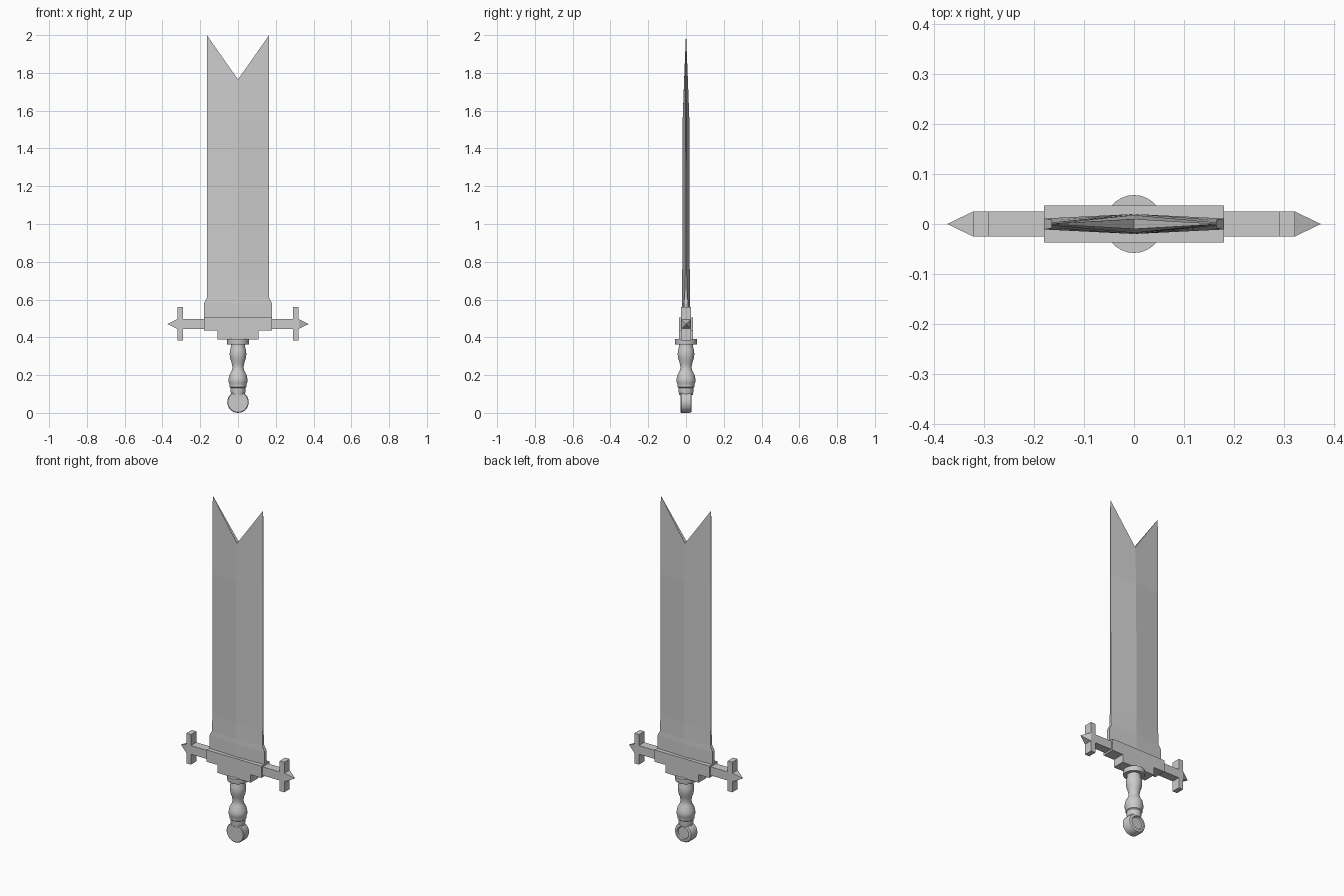
import bpy, bmesh, math
from mathutils import Matrix

if "Cube" in bpy.data.objects:
    bpy.data.objects.remove(bpy.data.objects["Cube"])


def finish(name, bm, smooth=False):
    bmesh.ops.recalc_face_normals(bm, faces=bm.faces[:])
    mesh = bpy.data.meshes.new(name)
    bm.to_mesh(mesh)
    bm.free()
    ob = bpy.data.objects.new(name, mesh)
    bpy.context.collection.objects.link(ob)
    if smooth:
        bpy.context.view_layer.objects.active = ob
        ob.select_set(True)
        bpy.ops.object.shade_smooth_by_angle(angle=math.radians(35))
        ob.select_set(False)
    return ob


def box(name, x0, x1, y, z0, z1):
    bm = bmesh.new()
    bmesh.ops.create_cube(bm, size=1)
    bm.transform(Matrix.Translation(((x0 + x1) / 2, 0, (z0 + z1) / 2))
                 @ Matrix.Diagonal((x1 - x0, 2 * y, z1 - z0, 1)))
    return finish(name, bm)


def loft(bm, rings):
    loops = [[bm.verts.new(p) for p in ring] for ring in rings]
    n = len(loops[0])
    for a, b in zip(loops, loops[1:]):
        for i in range(n):
            j = (i + 1) % n
            bm.faces.new((a[i], a[j], b[j], b[i]))
    return loops


def lathe(name, profile, matrix=Matrix(), n=28):
    """Revolve (radius, height) pairs about z, with closed ends."""
    bm = bmesh.new()
    loops = loft(bm, [[(r * math.cos(2 * math.pi * i / n), r * math.sin(2 * math.pi * i / n), z)
                       for i in range(n)] for r, z in profile])
    bm.faces.new(loops[0])
    bm.faces.new(loops[-1])
    bm.transform(matrix)
    return finish(name, bm, True)


# Blade: diamond sections (half width, edge thickness, ridge thickness, edge z, ridge z)
bm = bmesh.new()
sections = [(.18, .011, .020, .50, .50), (.18, .011, .020, .58, .58),
            (.165, .008, .020, .61, .61), (.165, .004, .020, .70, .70),
            (.165, .003, .018, 1.545, 1.545), (.165, .0005, .010, 2.0, 1.765)]
loops = loft(bm, [[(-w, -e, ze), (0, -r, zr), (w, -e, ze), (w, e, ze), (0, r, zr), (-w, e, ze)]
                  for w, e, r, ze, zr in sections])
bm.faces.new(loops[0])
a, b, c, d, e, f = loops[-1]
bm.faces.new((a, b, e, f))
bm.faces.new((b, c, d, e))
finish("blade", bm)

# Stepped guard
box("guard_block", -.18, .18, .0375, .435, .505)
box("guard_step", -.109, .109, .0375, .388, .437)

# Guard arms with cross pieces and pyramid tips
for side, s in (("left", -1), ("right", 1)):
    def span(a, b):
        return sorted((s * a, s * b))
    box(side + "_arm", *span(.17, .322), .0255, .445, .496)
    box(side + "_cross_piece", *span(.291, .321), .0255, .383, .561)
    bm = bmesh.new()
    base = [bm.verts.new((s * .321, y, z)) for y, z in
            ((-.0255, .445), (.0255, .445), (.0255, .496), (-.0255, .496))]
    tip = bm.verts.new((s * .374, 0, .47))
    bm.faces.new(base)
    for i in range(4):
        bm.faces.new((base[i], base[(i + 1) % 4], tip))
    finish(side + "_tip", bm)

# Collar and turned grip
lathe("collar", [(.057, .361), (.058, .364), (.058, .39)])
lathe("grip", [(.036, .095), (.040, .115), (.040, .133), (.046, .138), (.046, .155),
               (.050, .162), (.050, .178), (.046, .20), (.034, .222), (.029, .242),
               (.034, .267), (.041, .288), (.044, .31), (.043, .33), (.038, .347), (.037, .37)])

# Disc pommel, flat in front with a recessed ring behind
lathe("pommel", [(.053, -.029), (.057, -.025), (.057, .018), (.053, .027), (.046, .030),
                 (.038, .030), (.034, .023), (.028, .023)],
      Matrix.Translation((0, 0, .057)) @ Matrix.Rotation(-math.pi / 2, 4, 'X'))
